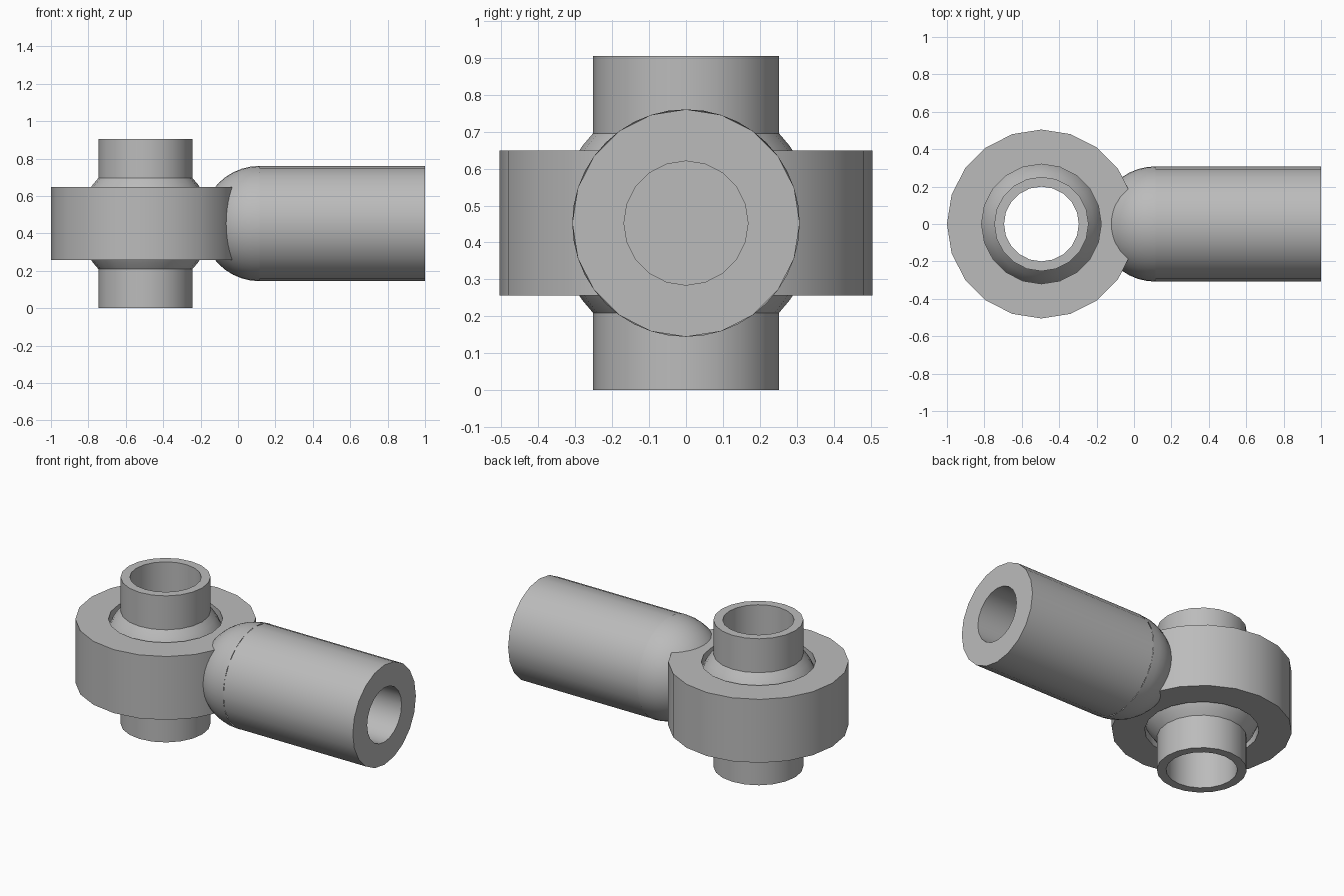
import bpy, bmesh, math
from mathutils import Matrix

cube = bpy.data.objects.get("Cube")
if cube:
    bpy.data.objects.remove(cube, do_unlink=True)

steel = bpy.data.materials.new("grey steel")
steel.use_nodes = True
GREY = (0.5, 0.5, 0.5, 1)
steel.diffuse_color = GREY
steel.node_tree.nodes["Principled BSDF"].inputs["Base Color"].default_value = GREY

MID = 0.4525      # height of the shared centre plane
EYE_X = -0.495    # centre of the eye


def arc(radius, start, end, steps, centre=0.0):
    """(radius, height) points along a circle, angles in degrees from the equator."""
    angles = [math.radians(start + (end - start) * i / steps) for i in range(steps + 1)]
    return [(radius * math.cos(a), centre + radius * math.sin(a)) for a in angles]


def lathe(name, profile, matrix, sides=20, closed=False):
    """Revolve a (radius, height) profile about z, then place it."""
    bm = bmesh.new()
    verts = [bm.verts.new((r, 0, h)) for r, h in profile]
    edges = [bm.edges.new(pair) for pair in zip(verts, verts[1:])]
    if closed:
        edges.append(bm.edges.new((verts[-1], verts[0])))
    bmesh.ops.spin(bm, geom=verts + edges, cent=(0, 0, 0), axis=(0, 0, 1),
                   angle=math.tau, steps=sides, use_duplicate=False)
    bmesh.ops.remove_doubles(bm, verts=bm.verts[:], dist=0.0005)
    bmesh.ops.recalc_face_normals(bm, faces=bm.faces[:])
    mesh = bpy.data.meshes.new(name)
    bm.to_mesh(mesh)
    bm.free()
    mesh.transform(matrix)
    mesh.materials.append(steel)
    obj = bpy.data.objects.new(name, mesh)
    bpy.context.collection.objects.link(obj)
    bpy.ops.object.select_all(action="DESELECT")
    obj.select_set(True)
    bpy.context.view_layer.objects.active = obj
    bpy.ops.object.shade_smooth_by_angle(angle=math.radians(30))
    return obj


at_eye = Matrix.Translation((EYE_X, 0, MID))
along_x = Matrix.Translation((0, 0, MID)) @ Matrix.Rotation(math.pi / 2, 4, "Y")

# Eye ring around the ball
half = 0.196
lathe("eye_ring", [(0.505, -half), (0.505, half), (0.32, half), (0.32, -half)],
      at_eye, closed=True)

# Ball with a collar above and below, bored right through
BALL, COLLAR, BORE = 0.35, 0.252, 0.2
tilt = math.degrees(math.acos(COLLAR / BALL))
lathe("ball_sleeve",
      [(BORE, -MID), (COLLAR, -MID)] + arc(BALL, -tilt, tilt, 12)
      + [(COLLAR, MID), (BORE, MID)], at_eye, closed=True)

# Shank with a blind bore in its outer end
SHANK, START = 0.308, 0.115
lathe("shank", [(SHANK, START), (SHANK, 1), (0.168, 1), (0.168, 0.2), (0, 0.2)], along_x)

# Rounded inner end of the shank, merging into the eye ring
lathe("shank_dome", arc(SHANK, -90, 0, 10, START), along_x, sides=40)
